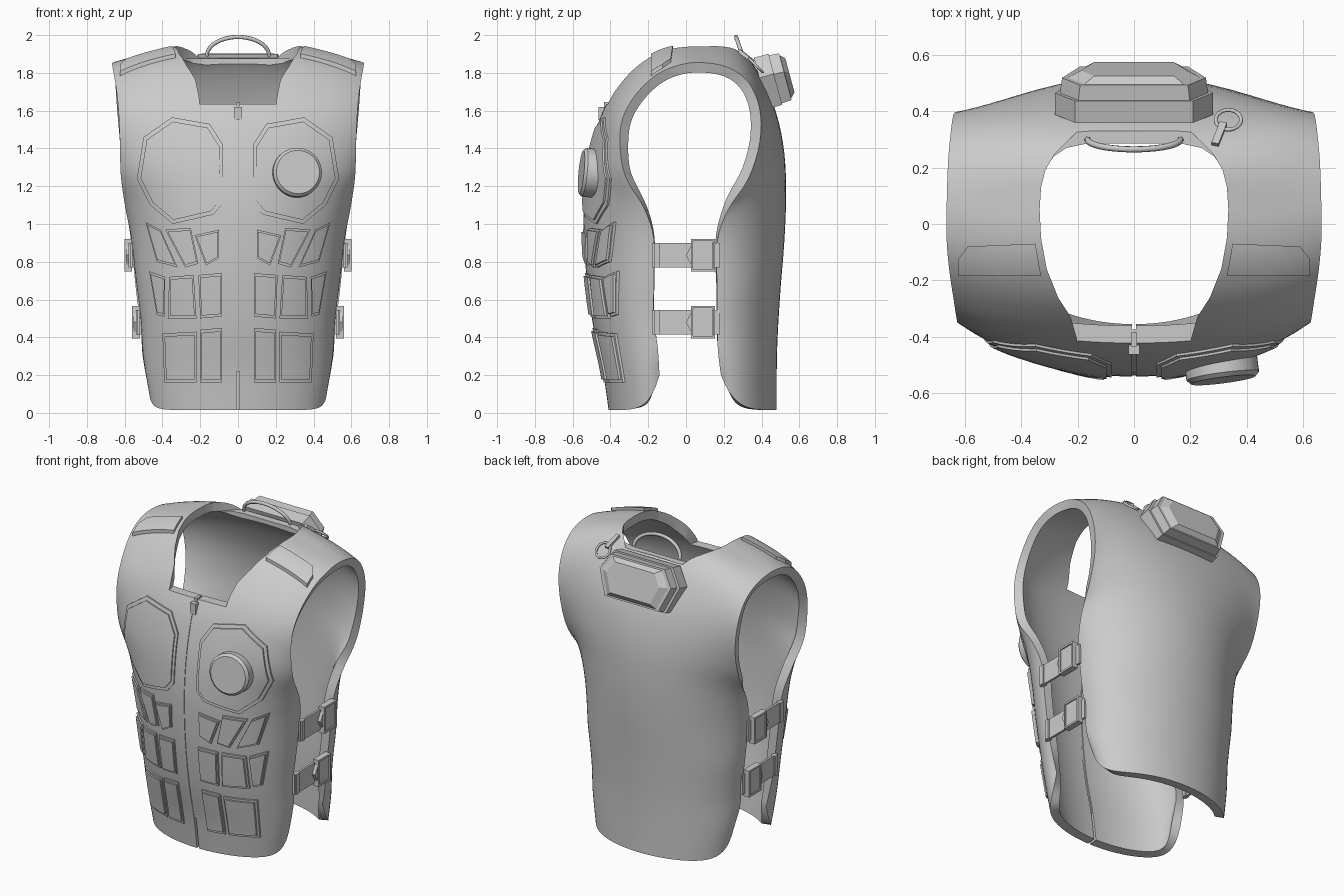
import bpy, bmesh, math
from mathutils import Vector, Matrix

cube = bpy.data.objects.get("Cube")
if cube:
    bpy.data.objects.remove(cube)

grey = bpy.data.materials.new("plain_grey")
grey.use_nodes = True
grey.diffuse_color = (0.6, 0.6, 0.6, 1)
grey.node_tree.nodes["Principled BSDF"].inputs["Base Color"].default_value = (0.6, 0.6, 0.6, 1)


def make(name, bm, smooth=True):
    me = bpy.data.meshes.new(name)
    bm.to_mesh(me)
    bm.free()
    me.materials.append(grey)
    ob = bpy.data.objects.new(name, me)
    bpy.context.collection.objects.link(ob)
    if smooth:
        shade(ob)
    return ob


def shade(ob):
    bpy.ops.object.select_all(action='DESELECT')
    ob.select_set(True)
    bpy.context.view_layer.objects.active = ob
    bpy.ops.object.shade_smooth_by_angle(angle=math.radians(35))


def bake(ob):
    """Apply all modifiers of an object."""
    dg = bpy.context.evaluated_depsgraph_get()
    me = bpy.data.meshes.new_from_object(ob.evaluated_get(dg))
    ob.modifiers.clear()
    ob.data = me


def boolean(ob, cutter, op):
    m = ob.modifiers.new("cut", 'BOOLEAN')
    m.object, m.operation, m.solver = cutter, op, 'EXACT'
    bake(ob)
    bpy.data.objects.remove(cutter)


def prism(bm, pts, vec):
    """Closed prism from a loop of points swept along vec."""
    face = bm.faces.new([bm.verts.new(p) for p in pts])
    ext = bmesh.ops.extrude_face_region(bm, geom=[face])["geom"]
    bmesh.ops.translate(bm, vec=vec, verts=[g for g in ext if isinstance(g, bmesh.types.BMVert)])
    bmesh.ops.recalc_face_normals(bm, faces=bm.faces)


def block(bm, size, loc):
    bmesh.ops.create_cube(bm, size=1, matrix=Matrix.Translation(loc) @ Matrix.Diagonal((*size, 1)))


# Arch sections from front hem over shoulder to back hem: centre y, z, then edge x, y, z
KEYS = [
    (-.41, .015, .475, -.14, .2), (-.44, .22, .505, -.15, .35), (-.49, .45, .515, -.17, .5),
    (-.525, .7, .54, -.17, .7), (-.54, .92, .565, -.17, .92), (-.54, 1.1, .595, -.22, 1.08),
    (-.52, 1.3, .62, -.32, 1.25), (-.475, 1.5, .625, -.35, 1.42), (-.425, 1.63, .63, -.335, 1.56),
    (-.36, 1.74, .64, -.27, 1.68), (-.25, 1.865, .655, -.17, 1.78), (-.1, 1.955, .665, -.06, 1.835),
    (.1, 1.985, .665, .07, 1.855), (.24, 1.96, .66, .22, 1.83), (.33, 1.88, .65, .33, 1.75),
    (.41, 1.75, .64, .39, 1.61), (.48, 1.58, .625, .39, 1.43), (.52, 1.38, .615, .33, 1.24),
    (.53, 1.15, .59, .22, 1.07), (.52, .9, .565, .165, .9), (.5, .65, .54, .165, .65),
    (.485, .4, .515, .165, .45), (.48, .2, .505, .17, .32), (.48, .015, .475, .185, .2)]


def section(t):
    i = min(int(t), len(KEYS) - 2)
    f = t - i
    a, b, c, d = [KEYS[max(0, min(len(KEYS) - 1, i + o))] for o in (-1, 0, 1, 2)]
    return [q + .5 * f * (r - p + f * (2 * p - 5 * q + 4 * r - s + f * (3 * (q - r) + s - p)))
            for p, q, r, s in zip(a, b, c, d)]


def surface(name, low, high):
    """Vest sheet with one layer of thickness reaching from low to high."""
    bm = bmesh.new()
    steps, cols, rows = 4, 22, []
    for r in range((len(KEYS) - 1) * steps + 1):
        t = r / steps
        cy, cz, ex, ey, ez = section(t)
        away = abs(t - 12)
        flat = max(0, 1 - away / 8)
        k = 1.5 + 2.5 * min(1, away / 9) + 4 * max(0, away - 9) / 3
        row = []
        for c in range(-cols, cols + 1):
            s = abs(c) / cols
            x = ex * (flat * s + (1 - flat) * math.sin(s * math.pi / 2))
            y = ey + (cy - ey) * math.cos(s * math.pi / 2)
            row.append(bm.verts.new((math.copysign(x, c), y, cz + (ez - cz) * s ** k)))
        rows.append(row)
    for p, q in zip(rows, rows[1:]):
        for j in range(cols * 2):
            bm.faces.new((p[j], p[j + 1], q[j + 1], q[j]))
    ob = make(name, bm, False)
    m = ob.modifiers.new("thickness", 'SOLIDIFY')
    m.thickness = high - low
    m.offset = (high + low) / (high - low)
    bake(ob)
    return ob


# Vest body with neck opening, lowered back rim and front slit
vest = surface("vest_body", -.055, 0)
neck = [(.2, -.6), (.205, -.4), (.225, -.33), (.27, -.26), (.31, -.16), (.33, -.05), (.335, .05),
        (.33, .13), (.315, .19), (.285, .24), (.24, .27), (.17, .285)]
back_rim = [(.31, .2), (.28, .25), (.2, .33)]
for loop, floor in ((neck, 1.635), (back_rim, 1.875)):
    bm = bmesh.new()
    prism(bm, [(x, y, floor) for x, y in loop] + [(-x, y, floor) for x, y in reversed(loop)], (0, 0, .6))
    boolean(vest, make("neck_cutter", bm, False), 'DIFFERENCE')
bm = bmesh.new()
block(bm, (.014, .5, 2), (0, -.55, .9))
boolean(vest, make("slit_cutter", bm, False), 'DIFFERENCE')
shade(vest)


def pads(name, outlines, scale, height, top=False):
    """Mirrored pads that follow the vest surface."""
    bm = bmesh.new()
    for pts in outlines:
        mid = sum((Vector(p) for p in pts), Vector((0, 0))) / len(pts)
        for side in (1, -1):
            loop = [mid + (Vector(p) - mid) * scale for p in pts]
            if top:
                prism(bm, [(side * p.x, p.y, 1.7) for p in loop], (0, 0, .5))
            else:
                prism(bm, [(side * p.x, -1, p.y) for p in loop], (0, .85, 0))
    ob = surface(name, -.01, height)
    boolean(ob, make("pad_cutter", bm, False), 'INTERSECT')
    shade(ob)


chest = [(.35, 1.565), (.5, 1.46), (.535, 1.24), (.465, 1.1), (.345, 1), (.13, 1.05), (.08, 1.11), (.08, 1.42), (.15, 1.53)]
ribs = [
    [(.1, .97), (.23, .94), (.17, .78), (.1, .82)],
    [(.25, .98), (.385, .97), (.28, .77), (.21, .79)],
    [(.41, .97), (.49, 1.01), (.43, .8), (.32, .77)],
    [(.085, .74), (.21, .73), (.2, .5), (.085, .51)],
    [(.235, .73), (.365, .72), (.37, .5), (.22, .5)],
    [(.385, .72), (.47, .75), (.43, .52), (.39, .51)],
    [(.085, .45), (.2, .44), (.2, .16), (.085, .16)],
    [(.22, .43), (.4, .42), (.39, .16), (.22, .16)]]
pads("chest_pad_base", [chest], 1, .008)
pads("chest_pad", [chest], .92, .016)
pads("rib_pad_base", ribs, 1, .01)
pads("rib_pad", ribs, .88, .02)
shoulder = [(.35, -.07), (.59, -.08), (.625, -.125), (.625, -.185), (.33, -.185)]
pads("shoulder_plate", [shoulder], 1, .018, True)

# Zip tape behind the slit, and the zip pull
bm = bmesh.new()
tape = [(section(i / 2)[0], section(i / 2)[1]) for i in range(2, 17)]
prism(bm, [(-.012, y + .004, z) for y, z in tape] + [(-.012, y + .05, z) for y, z in reversed(tape)], (.024, 0, 0))
make("zip_tape", bm)
bm = bmesh.new()
block(bm, (.04, .035, .07), (0, -.445, 1.585))
block(bm, (.02, .05, .03), (0, -.41, 1.63))
make("zip_pull", bm, False)

# Round chest disc with a chamfered rim
bm = bmesh.new()
for wide, narrow, depth, shift in ((.13, .13, .08, 0), (.13, .115, .015, .0475)):
    bmesh.ops.create_cone(bm, cap_ends=True, segments=48, radius1=wide, radius2=narrow,
                          depth=depth, matrix=Matrix.Translation((0, 0, shift)))
aim = Vector((-.17, -1, .1)).to_track_quat('Z', 'Y').to_matrix().to_4x4()
aim = Vector((.13, -1, .1)).to_track_quat('Z', 'Y').to_matrix().to_4x4()
bmesh.ops.transform(bm, matrix=Matrix.Translation((.31, -.5, 1.27)) @ aim, verts=bm.verts)
make("chest_disc", bm)

# Side straps with pointed tabs and square buckles
for side, word in ((1, "left"), (-1, "right")):
    for z, x, level in ((.835, .565, "upper"), (.48, .525, "lower")):
        bm = bmesh.new()
        block(bm, (.014, .36, .13), (side * x, 0, z))
        block(bm, (.03, .03, .13), (side * x, -.155, z))
        make(f"{level}_strap_{word}", bm, False)
        bm = bmesh.new()
        tab = [(0, 0), (.04, .075), (.14, .075), (.14, -.075), (.04, -.075)]
        prism(bm, [(side * (x + .005), y, z + h) for y, h in tab], (side * .022, 0, 0))
        for s in (1, -1):
            block(bm, (.04, .125, .012), (side * (x + .015), .09, z + s * .08))
            block(bm, (.04, .012, .17), (side * (x + .015), .09 + s * .058, z))
        make(f"{level}_buckle_{word}", bm, False)

# Back unit: stacked, tapering hexagonal layers
outline = [(-.21, .14), (.21, .14), (.28, .03), (.21, -.14), (-.21, -.14), (-.28, .03)]
aim = Matrix.Translation((0, .415, 1.75)) @ Matrix.Rotation(math.radians(-75), 4, 'X')
bm = bmesh.new()
for scale, bottom, depth, taper in ((1, -.02, .08, 1), (.94, .06, .055, .97), (.84, .115, .025, .8)):
    start = len(bm.verts)
    prism(bm, [(x * scale, -h * scale, bottom) for x, h in outline], (0, 0, depth))
    bm.verts.ensure_lookup_table()
    for v in bm.verts[start:]:
        if v.co.z > bottom + depth / 2:
            v.co.x *= taper
            v.co.y *= taper
bmesh.ops.transform(bm, matrix=aim, verts=bm.verts)
make("back_unit", bm, False)


def wire(name, pts, radius, cyclic=False):
    cu = bpy.data.curves.new(name, 'CURVE')
    cu.dimensions = '3D'
    cu.bevel_depth = radius
    cu.bevel_resolution = 2
    cu.use_fill_caps = True
    sp = cu.splines.new('POLY')
    sp.points.add(len(pts) - 1)
    for p, co in zip(sp.points, pts):
        p.co = (*co, 1)
    sp.use_cyclic_u = cyclic
    cu.materials.append(grey)
    bpy.context.collection.objects.link(bpy.data.objects.new(name, cu))


# Hanging loop behind the neck, and a small ring on a tab
arc = [math.pi * i / 24 for i in range(25)]
wire("hanging_loop", [(.165 * math.cos(a), .3 - .035 * math.sin(a), 1.89 + .1 * math.sin(a)) for a in arc], .011)
turn = [math.tau * i / 24 for i in range(24)]
wire("key_ring", [(.335 + .045 * math.cos(a), .37 + .035 * math.sin(a), 1.84 - .035 * math.sin(a)) for a in turn], .007, True)
bm = bmesh.new()
prism(bm, [(.275, .28, 1.91), (.3, .275, 1.91), (.33, .35, 1.85), (.305, .355, 1.85)], (0, .01, .015))
make("ring_tab", bm, False)
